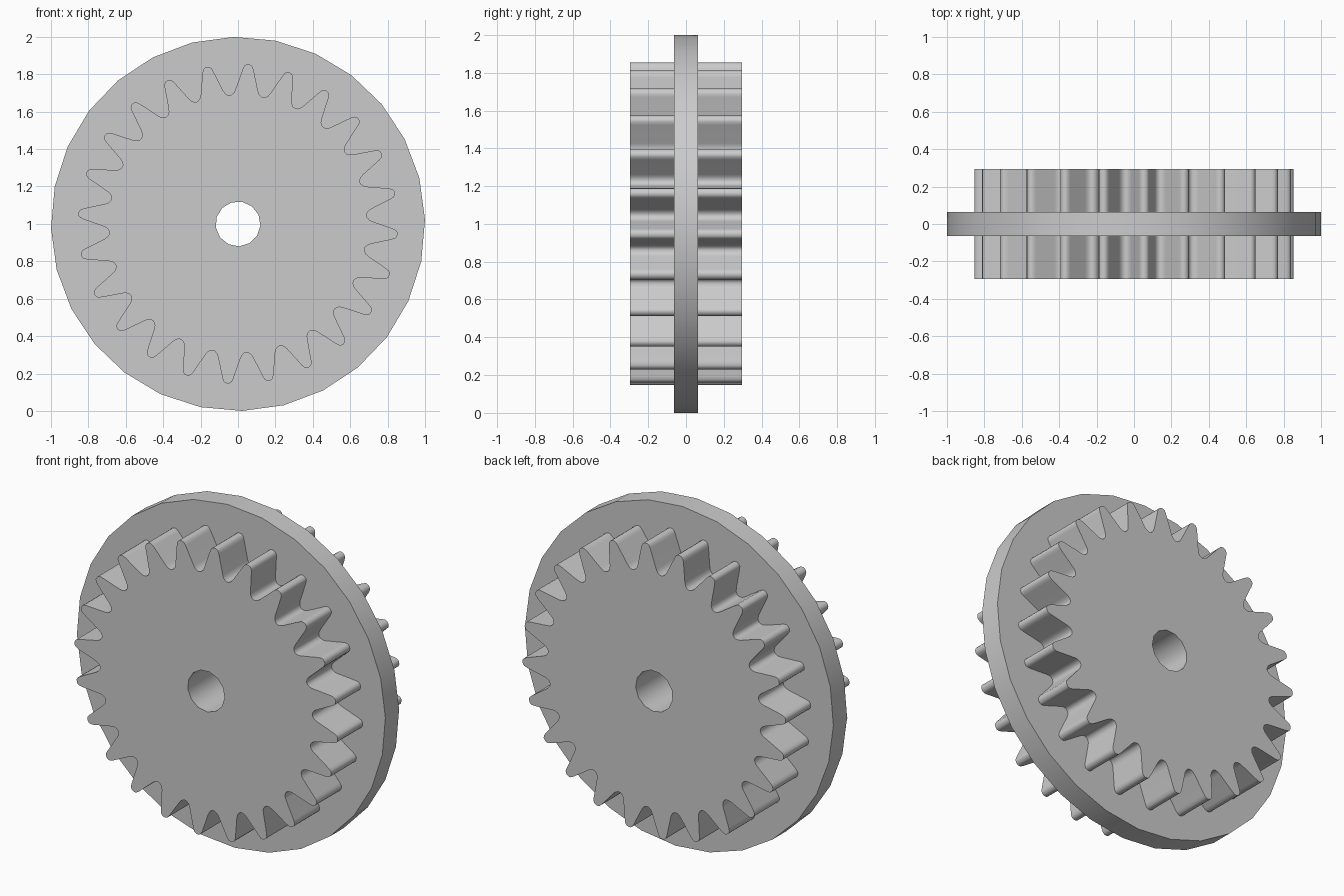
import bpy, bmesh, math

cube = bpy.data.objects.get("Cube")
if cube:
    bpy.data.objects.remove(cube, do_unlink=True)

CENTRE_Z = 1.0
TEETH = 24

grey = bpy.data.materials.new("plain grey")
grey.use_nodes = True
colour = (0.6, 0.6, 0.6, 1)
grey.diffuse_color = colour
grey.node_tree.nodes["Principled BSDF"].inputs["Base Color"].default_value = colour


def circle(radius, sides, start):
    """Polar outline (angle, radius) of a regular polygon."""
    return [(math.radians(start) + math.tau * i / sides, radius) for i in range(sides)]


def gear_outline():
    """Rounded teeth: one half profile (half width, radius), mirrored and repeated."""
    half = [(0.012, 0.853), (0.022, 0.845), (0.029, 0.828),
            (0.061, 0.717), (0.068, 0.702), (0.079, 0.692)]
    pitch = math.tau / TEETH
    points = []
    for t in range(TEETH):
        mid = math.radians(86.25) + t * pitch
        points += [(mid - w / r, r) for w, r in reversed(half)]
        points.append((mid, 0.855))
        points += [(mid + w / r, r) for w, r in half]
        points.append((mid + pitch / 2, 0.689))
    return points


def ring_plate(name, outer, inner, half_depth):
    """Flat plate with a hole, extruded along y."""
    bm = bmesh.new()
    edges = []
    for loop in (outer, inner):
        verts = [bm.verts.new((r * math.cos(a), -half_depth, CENTRE_Z + r * math.sin(a)))
                 for a, r in loop]
        edges += [bm.edges.new((v, verts[i - 1])) for i, v in enumerate(verts)]
    bmesh.ops.triangle_fill(bm, edges=edges, use_beauty=True, normal=(0, -1, 0))
    result = bmesh.ops.extrude_face_region(bm, geom=bm.faces[:], use_keep_orig=True)
    moved = [g for g in result["geom"] if isinstance(g, bmesh.types.BMVert)]
    bmesh.ops.translate(bm, verts=moved, vec=(0, 2 * half_depth, 0))
    bmesh.ops.recalc_face_normals(bm, faces=bm.faces[:])
    mesh = bpy.data.meshes.new(name)
    bm.to_mesh(mesh)
    bm.free()
    mesh.materials.append(grey)
    obj = bpy.data.objects.new(name, mesh)
    bpy.context.collection.objects.link(obj)
    bpy.ops.object.select_all(action='DESELECT')
    obj.select_set(True)
    bpy.context.view_layer.objects.active = obj
    bpy.ops.object.shade_smooth_by_angle(angle=math.radians(40))
    return obj


# Toothed wheel with the axle hole, running through the flange
ring_plate("toothed_wheel", gear_outline(), circle(0.12, 13, -4), 0.295)

# Wide flange disc around the middle of the wheel
ring_plate("flange_disc", circle(1.0, 28, 1.3), circle(0.5, 28, 1.3), 0.0635)
